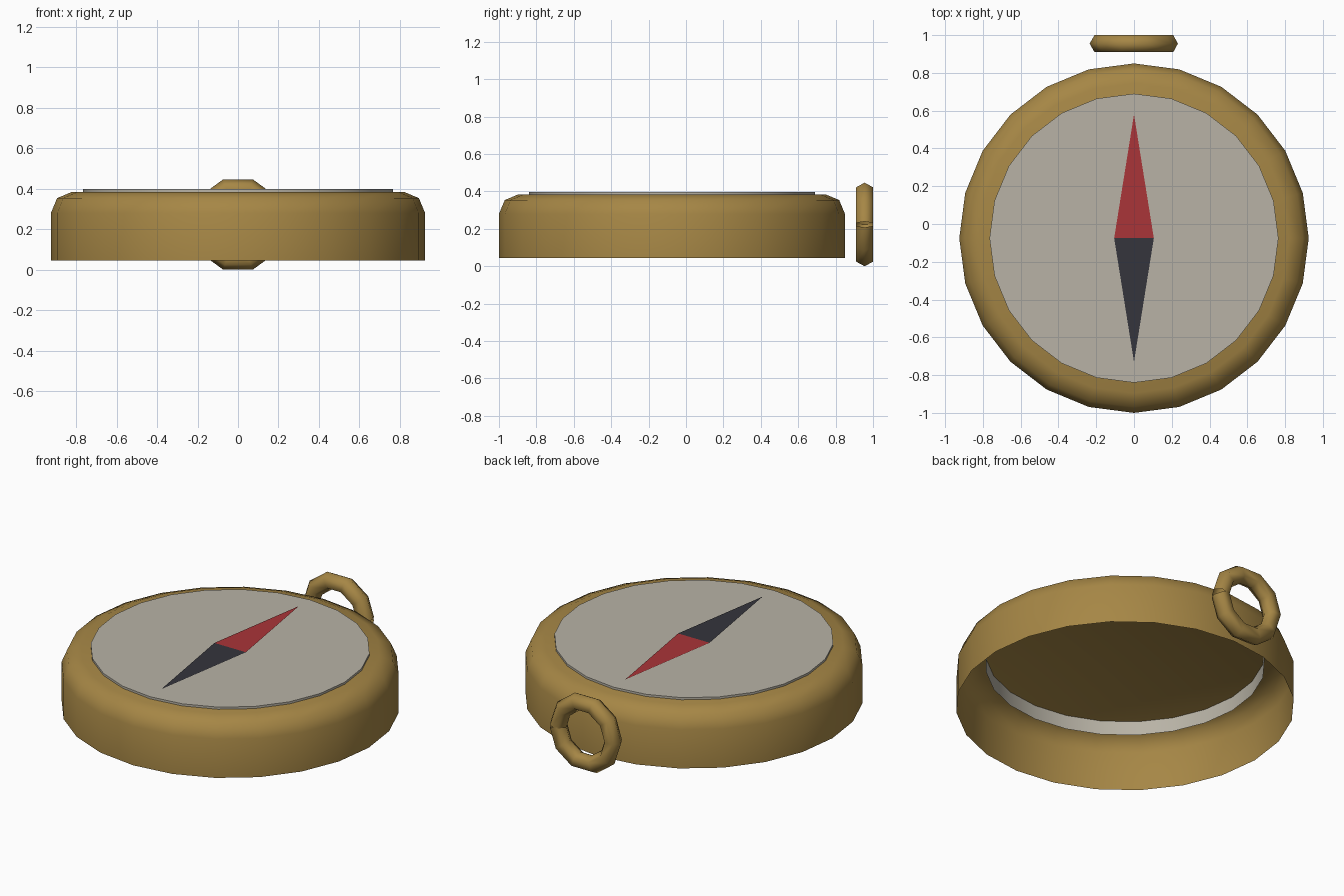
import bpy, bmesh
from math import sin, cos, pi, radians

if "Cube" in bpy.data.objects:
    bpy.data.objects.remove(bpy.data.objects["Cube"])

CY = -0.075      # centre of the case in y
SIDES = 24


def material(name, rgb):
    m = bpy.data.materials.new(name)
    m.diffuse_color = (*rgb, 1)
    m.use_nodes = True
    m.node_tree.nodes["Principled BSDF"].inputs["Base Color"].default_value = m.diffuse_color
    return m


brass = material("brass", (0.38, 0.24, 0.06))
ivory = material("ivory", (0.48, 0.45, 0.38))
red = material("red", (0.40, 0.035, 0.04))
dark = material("dark", (0.035, 0.035, 0.045))


def make(name, bm, mat, smooth=None):
    me = bpy.data.meshes.new(name)
    bm.to_mesh(me)
    bm.free()
    me.materials.append(mat)
    ob = bpy.data.objects.new(name, me)
    bpy.context.collection.objects.link(ob)
    if smooth:
        bpy.ops.object.select_all(action='DESELECT')
        ob.select_set(True)
        bpy.context.view_layer.objects.active = ob
        bpy.ops.object.shade_smooth_by_angle(angle=radians(smooth))
    return ob


def loft(bm, rings, closed=True):
    """Bridge successive rings of points with quads; return vertex rings."""
    rings = [[bm.verts.new(p) for p in r] for r in rings]
    for a, b in zip(rings, rings[1:]):
        n = len(a)
        for i in range(n):
            j = (i + 1) % n
            bm.faces.new((a[i], a[j], b[j], b[i]))
    return rings


def open_cup(name, profile, mat, smooth):
    """Turned shell, open below and capped on top."""
    bm = bmesh.new()
    rings = loft(bm, [[(r * sin(-2 * pi * i / SIDES), CY + r * cos(2 * pi * i / SIDES), z)
                       for i in range(SIDES)] for r, z in profile])
    bm.faces.new(rings[-1])
    return make(name, bm, mat, smooth)


# Case with rounded top edge, and the dial set into it
open_cup("case", [(0.925, 0.045), (0.925, 0.28), (0.894, 0.354), (0.82, 0.385)], brass, 50)
open_cup("dial", [(0.765, 0.30), (0.765, 0.398)], ivory, 30)

# Two flat needle halves
for name, tip, mat in (("needle_north", 0.655, red), ("needle_south", -0.655, dark)):
    bm = bmesh.new()
    s = 1 if tip > 0 else -1
    bm.faces.new([bm.verts.new(p) for p in
                  ((-0.105 * s, CY, 0.402), (0.105 * s, CY, 0.402), (0, CY + tip, 0.402))])
    make(name, bm, mat)

# Hanging ring: ten-segment bent tube whose two square-cut ends meet at +x
R, r, N = 0.183, 0.052, 10
rings = []
for k in range(N + 1):
    a = 2 * pi * k / N
    tilt = a + (pi / N if k == 0 else -pi / N if k == N else 0)
    ring = []
    for i in range(6):
        b = pi * i / 3
        ring.append((R * cos(a) + r * cos(b) * cos(tilt),
                     0.955 + r * sin(b),
                     0.2235 + R * sin(a) + r * cos(b) * sin(tilt)))
    rings.append(ring)
bm = bmesh.new()
loft(bm, rings)
bmesh.ops.recalc_face_normals(bm, faces=bm.faces)
make("hanging_ring", bm, brass, 65)
